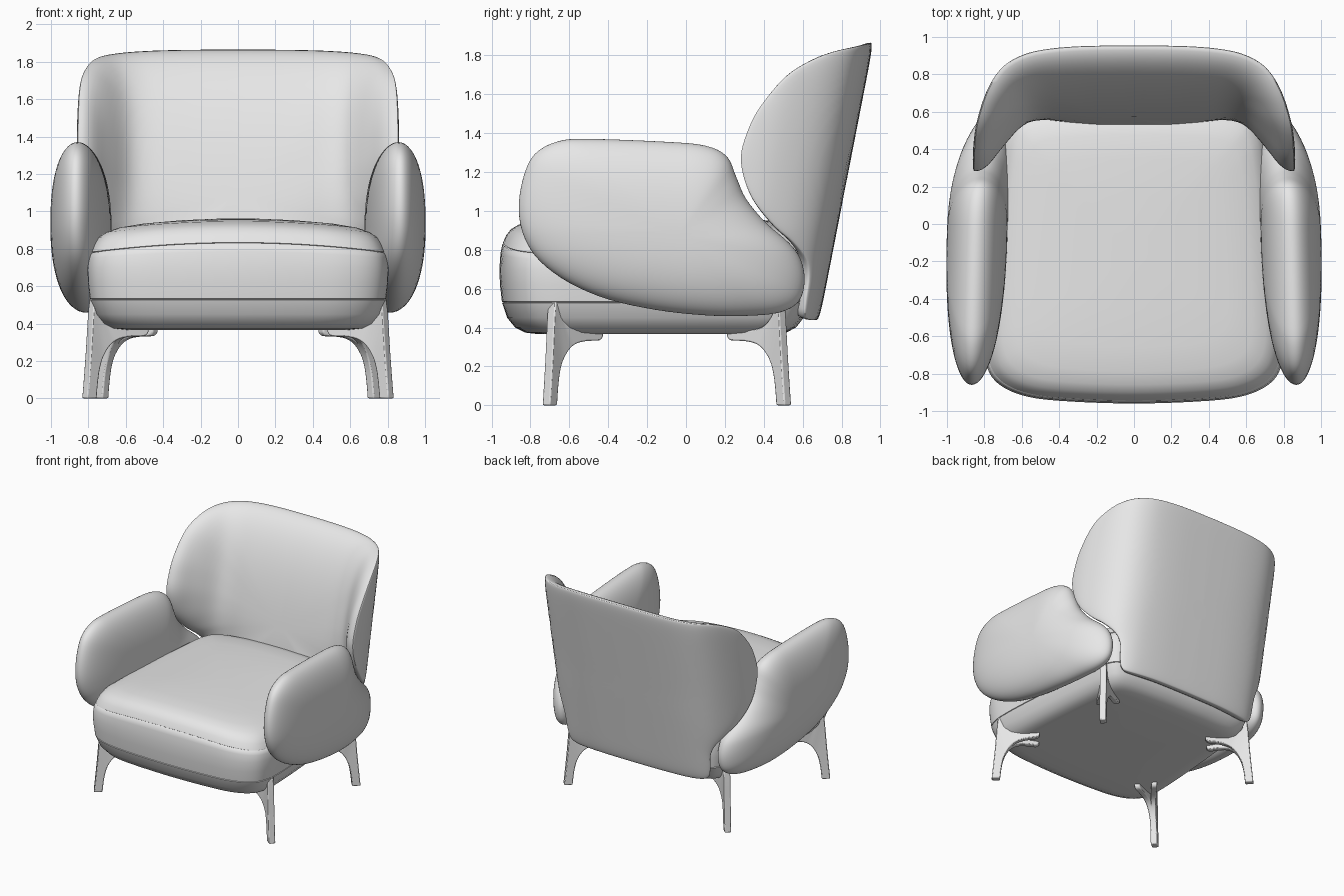
import bpy, bmesh, math
from mathutils import Vector

if "Cube" in bpy.data.objects:
    bpy.data.objects.remove(bpy.data.objects["Cube"])

fabric = bpy.data.materials.new("light grey")
fabric.use_nodes = True
GREY = (0.8, 0.8, 0.8, 1)
fabric.diffuse_color = GREY
fabric.node_tree.nodes["Principled BSDF"].inputs["Base Color"].default_value = GREY


def spline(points, steps, closed=True):
    """Smooth curve through the points."""
    n, out = len(points), []
    pick = (lambda i: Vector(points[i % n])) if closed else \
           (lambda i: Vector(points[max(0, min(n - 1, i))]))
    for i in range(n if closed else n - 1):
        a, b, c, d = (pick(i + k) for k in (-1, 0, 1, 2))
        for s in range(steps):
            t = s / steps
            out.append(b + (c - a) * t / 2 + (2 * a - 5 * b + 4 * c - d) * t * t / 2
                       + (3 * b - a - 3 * c + d) * t ** 3 / 2)
    if not closed:
        out.append(pick(n - 1))
    return out


def mirrored(half):
    """Close a half outline that starts and ends on the centre line."""
    return half + [(-x, y) for x, y in half[-2:0:-1]]


def add_loft(bm, rings):
    loops = [[bm.verts.new(p) for p in ring] for ring in rings]
    for low, high in zip(loops, loops[1:]):
        for i in range(len(low)):
            bm.faces.new((low[i - 1], low[i], high[i], high[i - 1]))
    bm.faces.new(loops[0])
    bm.faces.new(loops[-1])


def finish(name, bm, angle):
    bmesh.ops.recalc_face_normals(bm, faces=bm.faces)
    mesh = bpy.data.meshes.new(name)
    bm.to_mesh(mesh)
    bm.free()
    mesh.materials.append(fabric)
    obj = bpy.data.objects.new(name, mesh)
    bpy.context.collection.objects.link(obj)
    bpy.ops.object.select_all(action='DESELECT')
    obj.select_set(True)
    bpy.context.view_layer.objects.active = obj
    bpy.ops.object.shade_smooth_by_angle(angle=math.radians(angle))
    return obj


def loft(name, rings):
    bm = bmesh.new()
    add_loft(bm, rings)
    finish(name, bm, 50)


def cushion(name, outline, centre, back, front, place):
    """Pillow over an outline: back and front give depth by distance from centre."""
    centre, count = Vector(centre), 20
    sizes = [math.sin(math.pi / 2 * k / count) for k in range(1, count + 1)]
    layers = [(s, back(s)) for s in sizes] + [(s, front(s)) for s in sizes[-2::-1]]
    loft(name, [[place(*(centre + (p - centre) * s), depth) for p in outline]
                for s, depth in layers])


def dome(s, power=2.0):
    return math.sqrt(max(0, 1 - s ** power))


# Seat: rounded outline stacked with fine seams and a crowned top
seat_outline = spline(mirrored([
    (0, -.96), (.4, -.945), (.6, -.915), (.73, -.85), (.79, -.75), (.805, -.58),
    (.785, -.2), (.74, .3), (.7, .52), (.6, .61), (.3, .64), (0, .645)]), 5)
seat_profile = [(.7, .366), (.4, .366), (.19, .367), (.13, .374), (.08, .4), (.04, .45),
                (.014, .527), (.02, .53), (.013, .533), (.003, .62), (0, .7), (.006, .765),
                (.015, .798), (.021, .801), (.017, .804), (.035, .845), (.06, .877),
                (.1, .9), (.17, .917), (.3, .926), (.5, .93), (.7, .932)]
seat_rings = []
for inset, z in seat_profile:
    k = 1 - inset / .8
    crown = .03 * max(0, min(1, (z - .7) / .1))
    seat_rings.append([(p.x * k, -.15 + (p.y + .15) * k,
                        z + crown * (1 - (p.x * k / .6) ** 2)) for p in seat_outline])
loft("seat", seat_rings)

# Armrests: lens-shaped pillows that turn inward towards the rear
arm_outline = spline([
    (-.86, 1), (-.84, 1.16), (-.78, 1.29), (-.66, 1.357), (-.5, 1.37), (-.1, 1.355),
    (.1, 1.335), (.21, 1.28), (.26, 1.17), (.31, 1.06), (.41, .94), (.53, .835),
    (.59, .75), (.61, .64), (.58, .535), (.48, .477), (.3, .46), (.1, .463),
    (-.15, .49), (-.4, .545), (-.6, .63), (-.75, .74), (-.83, .86)], 4)


def arm_place(side):
    def place(y, z, depth):
        x = .842 - .03 * y - .19 * max(0, y) ** 2 - .03 * max(0, .9 - z)
        return side * (x + depth), y, z
    return place


for side, label in ((1, "left"), (-1, "right")):
    cushion(label + "_armrest", arm_outline, (-.04, .87),
            lambda s: -.167 * dome(s, 2.4), lambda s: .157 * dome(s, 2.4), arm_place(side))

# Backrest: wrapped around a plan curve, leaning back, thick in the middle
plan = spline([(0, 0), (.3, .005), (.5, .024), (.62, .058), (.71, .115), (.78, .21),
               (.83, .33), (.86, .45), (.872, .62)], 8, closed=False)
lengths = [0]
for a, b in zip(plan, plan[1:]):
    lengths.append(lengths[-1] + (b - a).length)


def back_point(u):
    """Plan position at a distance along the curve, mirrored for negative u."""
    side, u = (-1 if u < 0 else 1), abs(u)
    i = next((k for k in range(1, len(plan) - 1) if lengths[k] >= u), len(plan) - 1)
    f = (u - lengths[i - 1]) / (lengths[i] - lengths[i - 1])
    p = plan[i - 1].lerp(plan[i], f)
    return Vector((side * p.x, p.y))


def back_place(u, z, depth):
    # A wide chord keeps the inner face softly curved
    p, t = back_point(u), (back_point(u + .36) - back_point(u - .36)).normalized()
    return p.x - t.y * depth, .687 + .195 * (z - .44) - p.y - t.x * depth, z


back_outline = spline(mirrored([
    (0, 1.865), (.3, 1.863), (.5, 1.857), (.66, 1.845), (.81, 1.822), (.94, 1.777),
    (1.07, 1.69), (1.175, 1.53), (1.215, 1.4), (1.222, 1.28), (1.18, 1.16), (1.1, 1.04),
    (.97, .92), (.85, .84), (.74, .75), (.69, .66), (.675, .54), (.65, .465),
    (.57, .44), (.3, .44), (0, .44)]), 4)
cushion("backrest", back_outline, (0, 1.1),
        lambda s: .014 - .014 * dome(s, 16),
        lambda s: .014 + .24 * dome(s, 2.5), back_place)

# Legs: tapered blades that fork into two prongs under the seat
leg_outer = spline([(0, 0), (.012, .12), (.025, .26), (.05, .53), (.085, .48),
                    (.13, .42), (.2, .39), (.28, .385), (.365, .385)], 3, closed=False)
leg_inner = spline([(.065, 0), (.073, .08), (.087, .16), (.112, .23), (.15, .285),
                    (.2, .318), (.27, .331), (.345, .334), (.365, .355)], 3, closed=False)


def leg(name, x, y, dx, dy):
    inward = Vector((dx, dy)).normalized()
    across = Vector((-inward.y, inward.x))
    bm = bmesh.new()
    for fork in (-1, 1):
        def corner(p, half):
            off = half + fork * (.003 + .25 * max(0, p.x - .1))
            q = Vector((x, y)) + inward * p.x + across * off
            return q.x, q.y, p.y
        add_loft(bm, [[corner(a, -.022), corner(a, .022), corner(b, .022), corner(b, -.022)]
                      for a, b in zip(leg_outer, leg_inner)])
    bevel = finish(name, bm, 40).modifiers.new("soft_edges", 'BEVEL')
    bevel.width, bevel.segments = .01, 2
    bevel.angle_limit = math.radians(60)


for side, label in ((1, "left"), (-1, "right")):
    leg("front_" + label + "_leg", side * .82, -.72, -side * .8, .62)
    leg("rear_" + label + "_leg", side * .755, .525, -side * .7, -.66)
